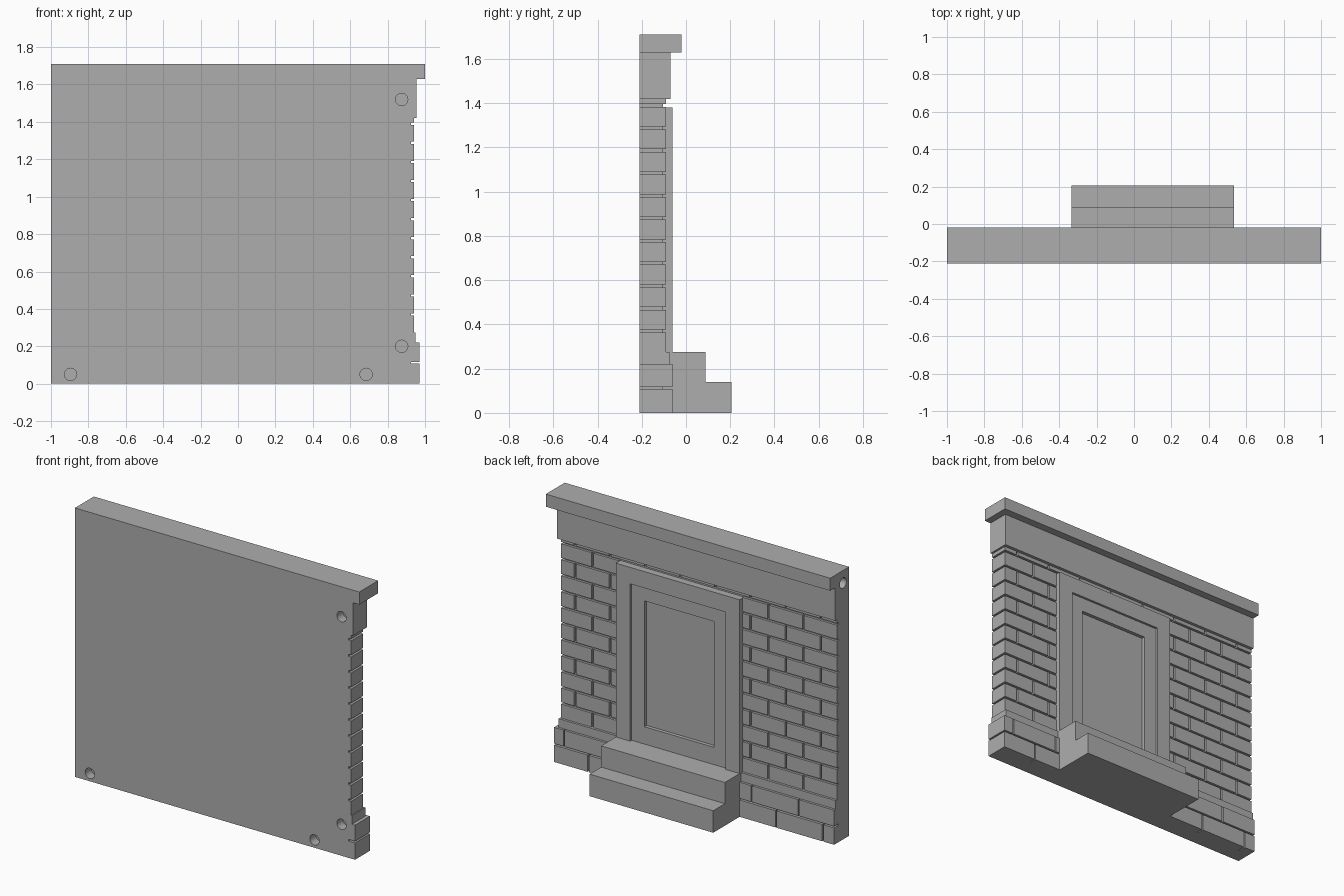
import bpy, bmesh, math
from mathutils import Matrix, Vector

cube = bpy.data.objects.get("Cube")
if cube:
    bpy.data.objects.remove(cube, do_unlink=True)

stone = bpy.data.materials.new("grey_stone")
stone.use_nodes = True
GREY = (0.42, 0.42, 0.42, 1)
stone.diffuse_color = GREY
stone.node_tree.nodes["Principled BSDF"].inputs["Base Color"].default_value = GREY

FLAT, CORE = -0.21, -0.105           # plain face and mortar plane in y
DOOR_R, DOOR_L = -0.335, 0.535       # doorway extent in x
LEFT_END = -1.0


def make(name, bm):
    mesh = bpy.data.meshes.new(name)
    bm.to_mesh(mesh)
    bm.free()
    mesh.materials.append(stone)
    obj = bpy.data.objects.new(name, mesh)
    bpy.context.collection.objects.link(obj)
    return obj


def add_box(bm, x0, x1, y0, y1, z0, z1):
    size = Vector((x1 - x0, y1 - y0, z1 - z0))
    mid = Vector((x0 + x1, y0 + y1, z0 + z1)) / 2
    bmesh.ops.create_cube(bm, size=1, matrix=Matrix.LocRotScale(mid, None, size))


def boxes(name, *dims):
    bm = bmesh.new()
    for d in dims:
        add_box(bm, *d)
    return make(name, bm)


def wrap(bm, x_end, y_face, z0, z1, joints=(), gap=0.012, split=True):
    """One course: face blocks between joints, plus the return on the end."""
    edges = [LEFT_END] + sorted(j for j in joints if LEFT_END < j < x_end) + [x_end]
    for i, (a, b) in enumerate(zip(edges, edges[1:])):
        a += gap / 2 if i else 0
        b -= gap / 2 if i < len(edges) - 2 else 0
        spans = [(a, min(b, DOOR_R)), (max(a, DOOR_L), b)] if split else [(a, b)]
        for s, e in spans:
            if e - s > 0.005:
                add_box(bm, s, e, CORE - 0.01, y_face, z0, z1)
    add_box(bm, 0.915, x_end, FLAT, CORE, z0, z1)


def joints(start, pitch):
    return [start + pitch * k for k in range(-9, 9)]


# Peg holes in the plain face and the plain end
def peg(bm, point, axis):
    turn = Matrix.Rotation(math.pi / 2, 4, axis)
    bmesh.ops.create_cone(bm, cap_ends=True, segments=24, radius1=0.033, radius2=0.033,
                          depth=0.12, matrix=Matrix.Translation(point) @ turn)


bm = bmesh.new()
for x, z in ((-0.895, 0.05), (0.685, 0.05), (0.875, 0.2), (0.875, 1.52)):
    peg(bm, (x, FLAT, z), 'X')
peg(bm, (LEFT_END, -0.15, 1.63), 'Y')
cutter = make("peg_cutter", bm)
cutter.hide_render = True

# Wall body and cornice, with the holes cut
body = boxes("wall_body", (LEFT_END, 0.925, FLAT, CORE, 0, 1.63))
cornice = boxes("cornice", (LEFT_END, 1.0, FLAT, -0.02, 1.63, 1.71))
for obj in (body, cornice):
    mod = obj.modifiers.new("holes", 'BOOLEAN')
    mod.operation, mod.solver, mod.object = 'DIFFERENCE', 'EXACT', cutter
    bpy.context.view_layer.update()
    cut = bpy.data.meshes.new_from_object(obj.evaluated_get(bpy.context.evaluated_depsgraph_get()))
    obj.modifiers.clear()
    obj.data = cut
bpy.data.objects.remove(cutter, do_unlink=True)

# Plain frieze under the cornice
bm = bmesh.new()
wrap(bm, 0.955, -0.07, 1.42, 1.63, split=False)
make("frieze", bm)

# Running-bond brick courses
bm = bmesh.new()
beds = [0.37 + 0.102 * k for k in range(11)]
for k, (z0, z1) in enumerate(zip([0.269] + beds, beds + [1.426])):
    wrap(bm, 0.942, -0.09, z0 + 0.006, z1 - 0.006,
         joints(0.597 if k % 2 else 0.72, 0.247), split=z0 < 1.38)
make("brick_courses", bm)

# Plinth of two large block courses and a ledge
bm = bmesh.new()
wrap(bm, 0.97, -0.06, 0, 0.107, joints(0.73, 0.33), 0.008)
wrap(bm, 0.97, -0.06, 0.117, 0.22, joints(0.9, 0.33), 0.008)
wrap(bm, 0.948, -0.075, 0.22, 0.275)
make("plinth", bm)


# Doorway surround, door border and door panel
def surround(name, x0, x1, z0, z1, side, top, bottom, y):
    parts = [(x0, x0 + side, CORE, y, z0, z1), (x1 - side, x1, CORE, y, z0, z1),
             (x0 + side, x1 - side, CORE, y, z1 - top, z1)]
    if bottom:
        parts.append((x0 + side, x1 - side, CORE, y, z0, z0 + bottom))
    return boxes(name, *parts)


surround("door_frame", DOOR_R, DOOR_L, 0.27, 1.38, 0.1, 0.105, 0, -0.06)
surround("door_border", DOOR_R + 0.1, DOOR_L - 0.1, 0.27, 1.275, 0.09, 0.09, 0.115, -0.075)
boxes("door_panel", (DOOR_R + 0.19, DOOR_L - 0.19, CORE, -0.098, 0.385, 1.185))

# Two entrance steps
boxes("lower_step", (DOOR_R, DOOR_L, CORE, 0.205, 0, 0.14))
boxes("upper_step", (DOOR_R, DOOR_L, CORE, 0.088, 0.14, 0.275))
